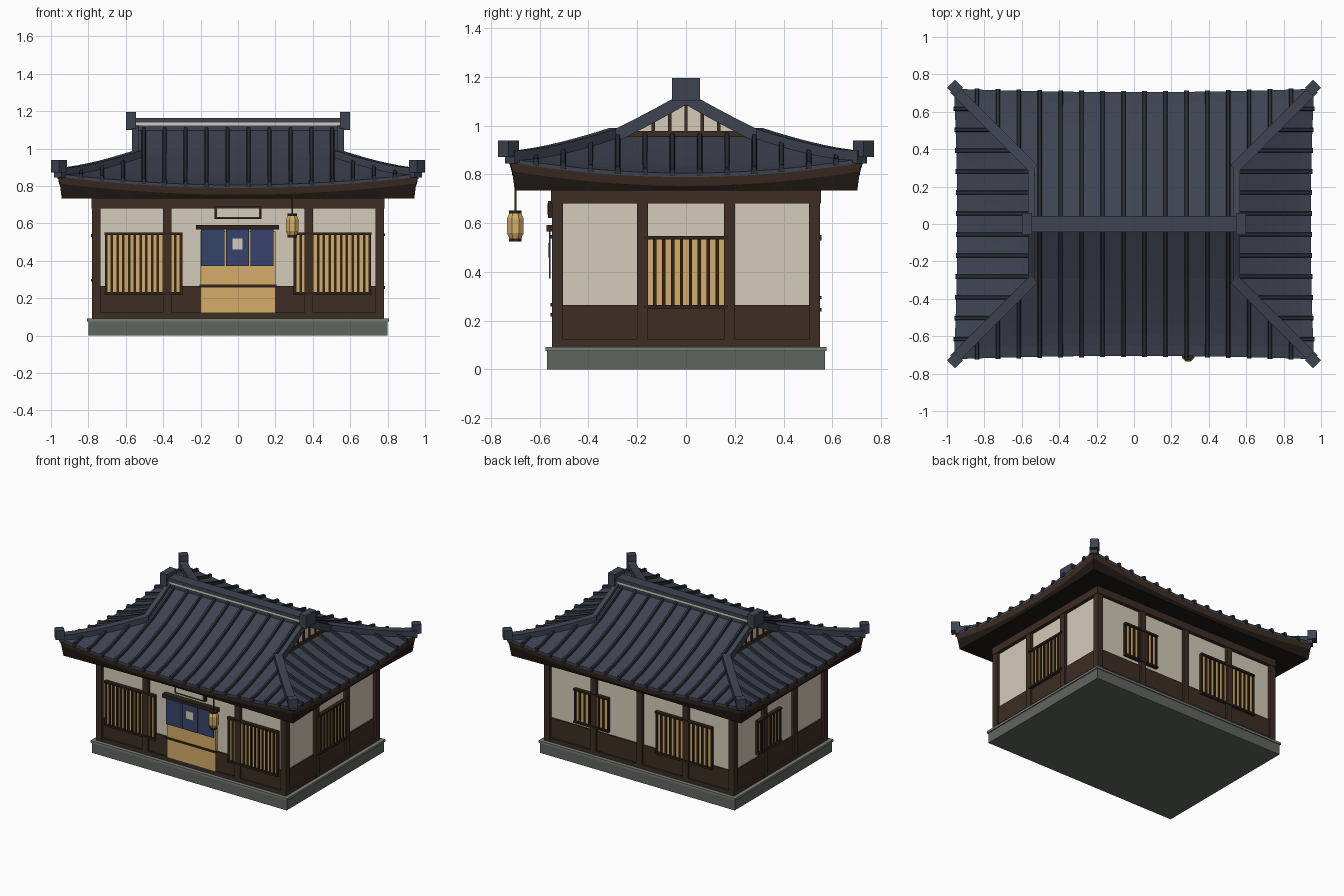
import bpy, bmesh, math
from mathutils import Vector, Matrix

if "Cube" in bpy.data.objects:
    bpy.data.objects.remove(bpy.data.objects["Cube"])


def mat(name, r, g, b):
    m = bpy.data.materials.new(name)
    m.diffuse_color = (r, g, b, 1)
    m.use_nodes = True
    m.node_tree.nodes["Principled BSDF"].inputs["Base Color"].default_value = m.diffuse_color
    return m


STONE = mat("stone", .118, .128, .118)
LIP = mat("light stone", .19, .205, .19)
WOOD = mat("brown wood", .046, .026, .017)
DARK = mat("dark wood", .028, .017, .011)
SOFFIT = mat("eave shadow wood", .015, .010, .007)
PLASTER = mat("plaster", .66, .60, .49)
AMBER = mat("amber paper", .66, .42, .14)
BLUE = mat("indigo cloth", .037, .056, .15)
TILE = mat("slate tile", .047, .057, .083)
RIB = mat("dark tile", .024, .030, .043)


def finish(name, bm, m):
    bmesh.ops.recalc_face_normals(bm, faces=bm.faces)
    me = bpy.data.meshes.new(name)
    bm.to_mesh(me)
    bm.free()
    me.materials.append(m)
    ob = bpy.data.objects.new(name, me)
    bpy.context.collection.objects.link(ob)
    return ob


def add_box(bm, x0, x1, y0, y1, z0, z1, M=Matrix()):
    T = Matrix.Translation(((x0 + x1) / 2, (y0 + y1) / 2, (z0 + z1) / 2))
    S = Matrix.Diagonal((abs(x1 - x0), abs(y1 - y0), abs(z1 - z0), 1))
    bmesh.ops.create_cube(bm, size=1, matrix=M @ T @ S)


def boxes(name, m, lst, M=Matrix()):
    bm = bmesh.new()
    for b in lst:
        add_box(bm, *b, M)
    return finish(name, bm, m)


def loft(bm, loops, closed=True):
    rows = [[bm.verts.new(p) for p in l] for l in loops]
    n = len(rows[0])
    for a, b in zip(rows, rows[1:]):
        for i in range(n if closed else n - 1):
            j = (i + 1) % n
            bm.faces.new((a[i], a[j], b[j], b[i]))
    return rows


def sweep(bm, path, w, lo, hi, taper=1.0):
    """Bar with a trapezoid section following a path, kept upright."""
    path = [Vector(p) for p in path]
    loops = []
    for i, p in enumerate(path):
        d = path[min(i + 1, len(path) - 1)] - path[max(i - 1, 0)]
        s = Vector((-d.y, d.x, 0)).normalized() * w / 2
        up = Vector((0, 0, 1))
        loops.append([p - s + up * lo, p + s + up * lo,
                      p + s * taper + up * hi, p - s * taper + up * hi])
    rows = loft(bm, loops)
    bm.faces.new(rows[0])
    bm.faces.new(rows[-1])


# ---- stone base and walls
boxes("base", STONE, [(-.80, .80, -.57, .57, 0, .08)])
boxes("base_lip", LIP, [(-.808, .808, -.577, .577, .076, .092)])
boxes("plaster_walls", PLASTER, [(-.757, .757, -.527, .527, .26, .70)])
boxes("lower_wall_boards", WOOD, [(-.766, .766, -.536, .536, .09, .265)])
boxes("sill_and_top_beams", WOOD, [(-.779, .779, -.549, .549, .09, .122),
                                   (-.783, .783, -.553, .553, .68, .74)])
P = [(sx * .7575, sy * .5275) for sx in (-1, 1) for sy in (-1, 1)]
P += [(x, -.5275) for x in (-.378, .378)] + [(x, .5275) for x in (-.378, 0, .378)]
P += [(sx * .7575, y) for sx in (-1, 1) for y in (-.178, .178)]
boxes("wall_posts", WOOD, [(x - .0225, x + .0225, y - .0225, y + .0225, .09, .73) for x, y in P])


# ---- lattice windows: local frame faces -y, placed by a turn about z
def window(name, angle, wall, u0, u1, z0, z1, bars):
    M = Matrix.Rotation(math.radians(angle), 4, 'Z')
    boxes(name + "_paper", AMBER, [(u0, u1, -wall + .02, -wall + .010, z0, z1)], M)
    lst = [(u0 - .008, u1 + .008, -wall + .02, -wall - .006, z, z + .014) for z in (z0 - .012, z1 - .002)]
    for i in range(bars + 1):
        u = u0 + (u1 - u0) * i / bars
        lst.append((u - .007, u + .007, -wall + .02, -wall + .002, z0, z1))
    boxes(name + "_lattice", DARK, lst, M)


window("front_left_window", 0, .55, -.705, -.305, .23, .54, 13)
window("front_right_window", 0, .55, .305, .705, .23, .54, 13)
window("right_window", 90, .78, -.165, .165, .262, .535, 9)
window("left_window", -90, .78, -.26, .0, .30, .53, 7)
window("back_small_window", 180, .55, -.53, -.26, .30, .53, 7)
window("back_wide_window", 180, .55, .14, .59, .25, .54, 12)

# ---- door, cloth curtain and sign
boxes("door_panel", AMBER, [(-.20, .20, -.55, -.52, .122, .56)])
boxes("door_rail", DARK, [(-.205, .205, -.556, -.54, .258, .272)])
boxes("door_curtain", BLUE, [(x, x + .124, -.562, -.556, .372, .568) for x in (-.197, -.065, .067)])
boxes("curtain_patch", PLASTER, [(-.03, .025, -.566, -.560, .46, .518)])
boxes("door_lintel", DARK, [(-.225, .22, -.572, -.53, .566, .592)])
boxes("sign_frame", DARK, [(-.125, .125, -.566, -.54, .622, .69)])
boxes("sign_panel", PLASTER, [(-.112, .112, -.570, -.56, .635, .68)])

# ---- roof surface: d is the distance in from the eave, t runs -1..1 along it
W, D, G, LIFT = .945, .705, .41, .06


def height(d):
    return .805 + .31 * (max(d, 0) / D) ** 1.3


def front_pt(d, t, over=0.0):
    k = max(0, 1 - d / G)
    hw = max(W - d, W - G) + .018 * k + over
    return Vector((t * hw, -(D - d + .018 * t * t * k), height(d) + LIFT * t * t * k))


def side_pt(d, t):
    k = max(0, 1 - d / G)
    return Vector((W - d + .018 * t * t * k, t * (D - d + .018 * k), height(d) + LIFT * t * t * k))


TURN = (Matrix(), Matrix.Rotation(math.pi, 4, 'Z'))
ts = [i / 10 - 1 for i in range(21)]
low = [G * i / 7 for i in range(8)]
high = [G + (D - G) * i / 5 for i in range(6)]
bm = bmesh.new()
for M in TURN:
    loft(bm, [[M @ front_pt(d, t) for t in ts] for d in low], False)
    loft(bm, [[M @ front_pt(d, t, .02) for t in ts] for d in high], False)
    loft(bm, [[M @ side_pt(d, t) for t in ts] for d in low], False)
finish("roof_tiles", bm, TILE)


# ---- layered eave edge: tile lip, brown fascia, flat dark soffit
def eave_loop(inset, drop, flat=None):
    q = [front_pt(0, t) for t in ts[:-1]] + [side_pt(0, t) for t in ts[:-1]]
    q = [M @ p for M in TURN for p in q]
    return [Vector((p.x * (1 - inset / W), p.y * (1 - inset / D), p.z - drop if flat is None else flat))
            for p in q]


for name, m, a, b in (("eave_tile_lip", TILE, eave_loop(0, 0), eave_loop(0, .016)),
                      ("eave_fascia", WOOD, eave_loop(.002, .014), eave_loop(.01, .052))):
    bm = bmesh.new()
    loft(bm, [a, b])
    finish(name, bm, m)
bm = bmesh.new()
rows = loft(bm, [eave_loop(.01, .052), eave_loop(.02, 0, .734)])
bm.faces.new(rows[-1])
finish("soffit", bm, SOFFIT)

# ---- tile ribs running down every slope
bm = bmesh.new()
for i in range(-8, 8):
    u = (i + .5) * .112
    for M in TURN:
        for L, make in ((W, front_pt), (D, side_pt)):
            if abs(u) > L - .06:
                continue
            end = min(L - abs(u), G)
            if make is front_pt and abs(u) < W - G:
                end = D - .02
            path = []
            for k in range(9):
                d = -.006 + (end + .006) * k / 8
                f = max(0, 1 - d / G)
                hw = (max(L - d, W - G) if make is front_pt else L - d) + .018 * f
                p = make(d, max(-1, min(1, u / hw)))
                path.append(M @ p)
            sweep(bm, path, .026, -.012, .017, .6)
finish("tile_ribs", bm, RIB)

# ---- hip ridges, gable verges, corner blocks
bm = bmesh.new()
ends = bmesh.new()
for sx in (-1, 1):
    for sy in (-1, 1):
        F = Matrix.Diagonal((sx, sy, 1, 1))
        sweep(bm, [F @ side_pt(d, 1) for d in low], .055, -.02, .032)
        verge = [Vector((.55, D - d, height(d))) for d in [G - .02] + high]
        sweep(bm, [F @ p for p in verge], .036, -.03, .026)
        R = Matrix.Translation((sx * .957, sy * .728, .905)) @ Matrix.Rotation(math.radians(45), 4, 'Z')
        add_box(ends, -.03, .03, -.03, .03, -.034, .034, R)
finish("hip_ridges_and_verges", bm, TILE)
finish("corner_ridge_blocks", ends, TILE)

# ---- main ridge with a pale band and end blocks
boxes("main_ridge", TILE, [(-.56, .56, -.034, .034, 1.08, 1.126), (-.56, .56, -.042, .042, 1.138, 1.164)])
boxes("ridge_band", PLASTER, [(-.55, .55, -.038, .038, 1.124, 1.14)])
boxes("ridge_end_blocks", TILE, [(s * .545, s * .60, -.058, .058, 1.10, 1.195) for s in (-1, 1)])

# ---- gable ends: plaster triangle, beam and struts
for s, side in ((-1, "left"), (1, "right")):
    bm = bmesh.new()
    tri = [(-.30, .94), (.30, .94), (.15, 1.025), (0, 1.108), (-.15, 1.025)]
    loops = [[(s * x, y, z) for y, z in tri] for x in (.50, .537)]
    rows = loft(bm, loops)
    bm.faces.new(rows[1])
    finish(side + "_gable_wall", bm, PLASTER)
    lst = [(s * .53, s * .55, -.27, .27, .955, .977)]
    for y in (-.135, -.067, 0, .067, .135):
        lst.append((s * .53, s * .545, y - .007, y + .007, .96, 1.09 - abs(y) * .5))
    boxes(side + "_gable_beam_and_struts", WOOD, lst)

# ---- hanging lantern
bm = bmesh.new()
prof = [(.026, .536), (.037, .56), (.037, .62), (.026, .642)]


def ring(r, z):
    return [(.29 + r * math.cos((k + .5) * math.pi / 4), -.70 + r * math.sin((k + .5) * math.pi / 4), z)
            for k in range(8)]


loft(bm, [ring(r, z) for r, z in prof])
finish("lantern_body", bm, AMBER)
bm = bmesh.new()
for z0, z1 in ((.524, .538), (.64, .652)):
    rows = loft(bm, [ring(.028, z0), ring(.028, z1)])
    bm.faces.new(rows[0])
    bm.faces.new(rows[1])
add_box(bm, .286, .294, -.704, -.696, .65, .77)
finish("lantern_caps_and_cord", bm, DARK)
